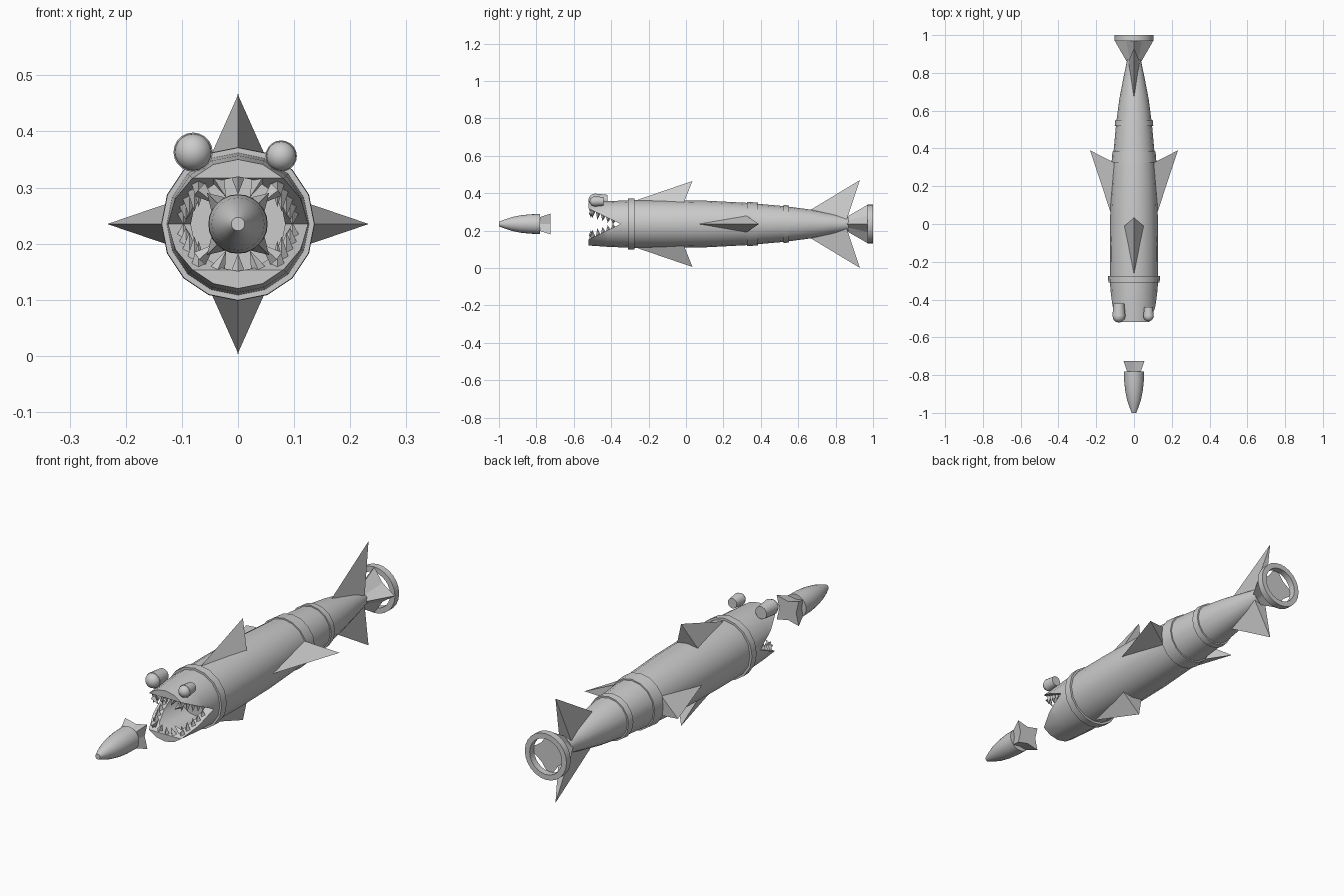
import bpy, bmesh
from math import sin, cos, pi, radians
from mathutils import Vector, Matrix

if "Cube" in bpy.data.objects:
    bpy.data.objects.remove(bpy.data.objects["Cube"])

ZC = 0.235  # height of the long axis


def finish(bm, name, smooth=True):
    bmesh.ops.remove_doubles(bm, verts=bm.verts, dist=1e-5)
    bmesh.ops.recalc_face_normals(bm, faces=bm.faces)
    me = bpy.data.meshes.new(name)
    bm.to_mesh(me)
    bm.free()
    ob = bpy.data.objects.new(name, me)
    bpy.context.collection.objects.link(ob)
    if smooth:
        smooth_edges(ob)
    return ob


def smooth_edges(ob):
    bpy.ops.object.select_all(action='DESELECT')
    ob.select_set(True)
    bpy.context.view_layer.objects.active = ob
    bpy.ops.object.shade_smooth_by_angle(angle=radians(30))


def lathe(name, profile, n, x=0, z=ZC, closed=False):
    """Turn (y, radius) points around an axis parallel to y."""
    bm = bmesh.new()
    rings = []
    for y, r in profile:
        if r == 0:
            rings.append([bm.verts.new((x, y, z))] * n)
        else:
            rings.append([bm.verts.new((x + r * sin(2 * pi * i / n), y,
                                        z - r * cos(2 * pi * i / n))) for i in range(n)])
    pairs = list(zip(rings, rings[1:]))
    if closed:
        pairs.append((rings[-1], rings[0]))
    for a, b in pairs:
        for i in range(n):
            j = (i + 1) % n
            bm.faces.new(list(dict.fromkeys((a[i], a[j], b[j], b[i]))))
    return finish(bm, name)


def fin(name, turn, front, wide, tip, width):
    """Pyramid fin; points are (y, radius), turned around the long axis."""
    pts = [(0, front[0], front[1]), (width, wide[0], wide[1]),
           (-width, wide[0], wide[1]), (0, tip[0], tip[1])]
    m = Matrix.Translation((0, 0, ZC)) @ Matrix.Rotation(radians(turn), 4, 'Y')
    bm = bmesh.new()
    a, b, c, d = [bm.verts.new(m @ Vector(p)) for p in pts]
    for f in ((a, b, d), (a, d, c), (b, c, d), (a, c, b)):
        bm.faces.new(f)
    return finish(bm, name, False)


def star(name, turn, sections):
    """Four-pointed star lofted along y; sections are (y, outer, inner)."""
    bm = bmesh.new()
    rings = []
    for y, ro, ri in sections:
        ring = []
        for i in range(8):
            a, r = radians(turn + 45 * i), (ro, ri)[i % 2]
            ring.append(bm.verts.new((r * sin(a), y, ZC + r * cos(a))))
        rings.append(ring)
    for i in range(8):
        j = (i + 1) % 8
        bm.faces.new((rings[0][i], rings[0][j], rings[1][j], rings[1][i]))
    bm.faces.new(rings[0])
    bm.faces.new(rings[1])
    return finish(bm, name, False)


# hollow-mouthed body
hull = [(-0.52, 0.115), (-0.42, 0.122), (-0.30, 0.127), (-0.1, 0.128), (0.1, 0.125),
        (0.33, 0.113), (0.53, 0.095), (0.66, 0.078), (0.78, 0.055), (0.87, 0.036)]
body = lathe("body", [(-0.30, 0), (-0.30, 0.084), (-0.52, 0.084)] + hull + [(0.87, 0)], 16)

# wedge that opens the jaws
bm = bmesh.new()
apex, slope = -0.35, 0.082 / 0.17
sides = [[bm.verts.new((x, y, ZC + s * slope * (apex - y)))
          for y, s in ((apex, 0), (-0.6, 1), (-0.6, -1))] for x in (-0.3, 0.3)]
for s in sides:
    bm.faces.new(s)
for i in range(3):
    j = (i + 1) % 3
    bm.faces.new((sides[0][i], sides[0][j], sides[1][j], sides[1][i]))
cutter = finish(bm, "jaw_cutter", False)
cutter.hide_render = True
mod = body.modifiers.new("jaws", 'BOOLEAN')
mod.operation, mod.solver, mod.object = 'DIFFERENCE', 'EXACT', cutter
bpy.context.view_layer.objects.active = body
bpy.ops.object.modifier_apply(modifier="jaws")
bpy.data.objects.remove(cutter)
smooth_edges(body)

# teeth along the jaw sides and around the lips
bm = bmesh.new()


def tooth(base, direction, length, radius):
    d = Vector(direction).normalized()
    m = (Matrix.Translation(Vector(base) + d * length / 2)
         @ Vector((0, 0, 1)).rotation_difference(d).to_matrix().to_4x4())
    bmesh.ops.create_cone(bm, cap_ends=True, segments=4, radius1=radius, radius2=0,
                          depth=length, matrix=m)


for up in (1, -1):
    for side in (1, -1):
        for i in range(5):
            y = -0.495 + 0.027 * i
            h = slope * (apex - y) + 0.006
            x = max(0.1 ** 2 - h * h, 0.07 ** 2) ** 0.5
            tooth((side * x, y, ZC + up * h), (0, -0.15, -up), 0.046 - 0.005 * i, 0.014)
    for i in range(-2, 3):
        a = radians(24 * i)
        tooth((0.092 * sin(a), -0.505, ZC + up * 0.092 * cos(a)),
              (-sin(a), -0.1, -up * cos(a)), 0.04, 0.015)
finish(bm, "teeth", False)

# raised bands
for i, (y0, y1, r0, r1) in enumerate([(-0.31, -0.275, 0.136, 0.137),
                                      (0.325, 0.385, 0.119, 0.114),
                                      (0.52, 0.55, 0.102, 0.099)]):
    lathe(f"band_{i + 1}", [(y0, r0 - 0.02), (y0, r0), (y1, r1), (y1, r1 - 0.02)], 16, closed=True)

# mismatched eyes: tapered barrel with a domed front
for name, x, z, r, back in (("left_eye", -0.08, 0.363, 0.035, -0.42),
                            ("right_eye", 0.077, 0.356, 0.028, -0.44)):
    dome = [(-0.49 - 0.9 * r * cos(radians(a)), 0.94 * r * sin(radians(a)))
            for a in (0, 20, 40, 60, 75, 90)]
    lathe(name, dome + [(-0.49, r), (back, 0.8 * r), (back, 0)], 20, x, z)

# fins around the body
for name, turn in (("top_fin", 0), ("bottom_fin", 180)):
    fin(name, turn, (-0.28, 0.122), (-0.015, 0.105), (0.035, 0.23), 0.056)
    fin("tail_" + name, turn, (0.66, 0.072), (0.86, 0.025), (0.93, 0.235), 0.03)
for name, turn in (("right_fin", 90), ("left_fin", -90)):
    fin(name, turn, (0.05, 0.12), (0.32, 0.095), (0.39, 0.233), 0.047)

# tail vanes and guard ring
star("tail_vanes", 0, [(0.855, 0.036, 0.025), (0.97, 0.102, 0.06)])
lathe("tail_ring", [(0.97, 0.08), (0.97, 0.104), (1.0, 0.104), (1.0, 0.08)], 24, closed=True)

# small rocket ahead of the mouth
lathe("small_rocket", [(-1, 0), (-1, 0.012), (-0.97, 0.024), (-0.93, 0.037), (-0.88, 0.047),
                       (-0.83, 0.052), (-0.78, 0.053), (-0.78, 0)], 24)
star("small_rocket_vanes", 45, [(-0.785, 0.05, 0.03), (-0.725, 0.078, 0.042)])
